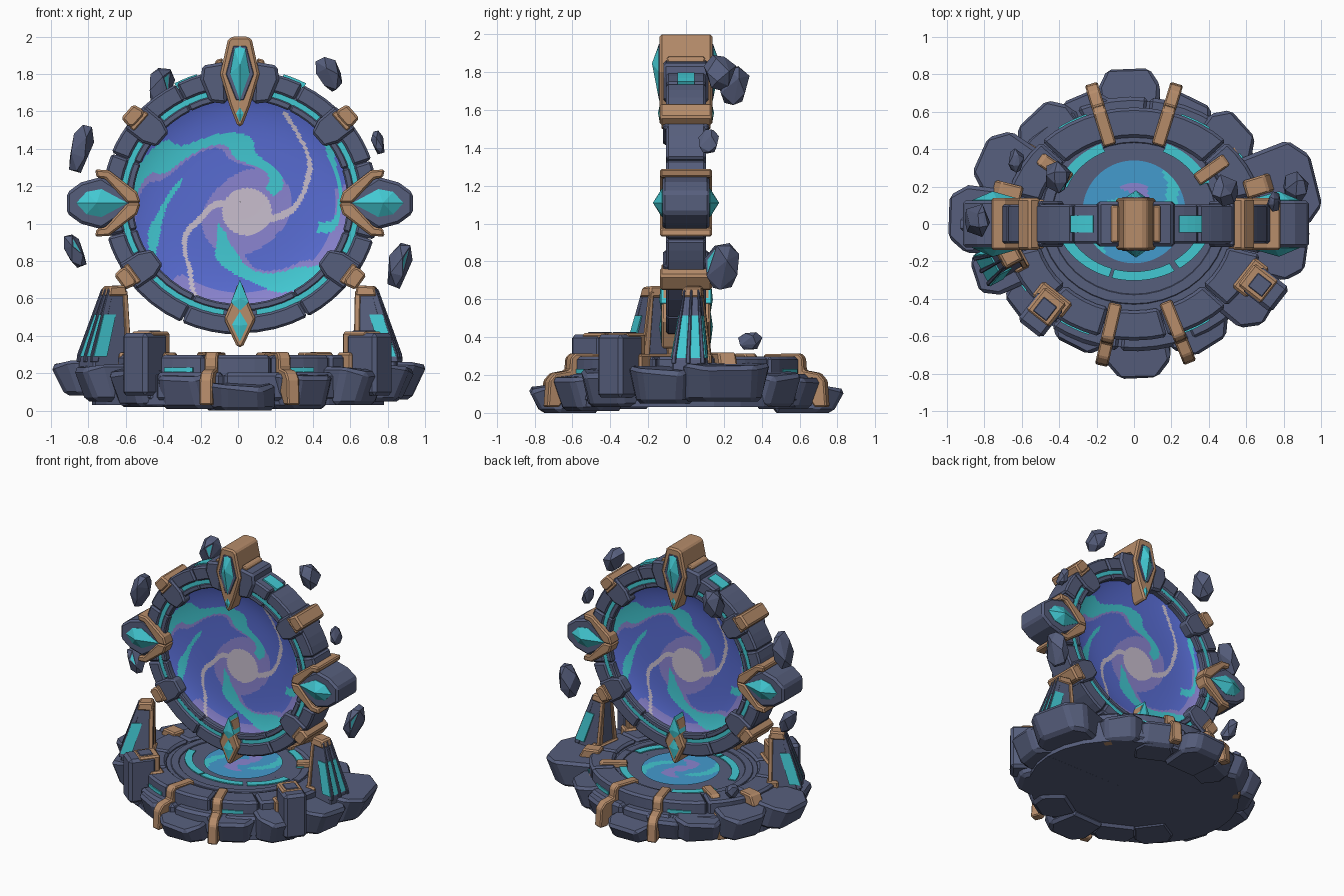
import bpy, bmesh, math, random
from mathutils import Matrix, Vector

if "Cube" in bpy.data.objects:
    bpy.data.objects.remove(bpy.data.objects["Cube"])
random.seed(4)
rad, cos, sin = math.radians, math.cos, math.sin

def material(name, *rgb):
    m = bpy.data.materials.new(name)
    m.diffuse_color = [((c / 255 + .055) / 1.055) ** 2.4 for c in rgb] + [1]
    m.use_nodes = True
    m.node_tree.nodes["Principled BSDF"].inputs["Base Color"].default_value = m.diffuse_color
    return m

SLATE = material("slate stone", 86, 94, 124)
BRONZE = material("bronze", 182, 140, 106)
TEAL = material("teal crystal", 66, 200, 210)
BLUE = material("portal blue", 88, 108, 210)
LILAC = material("portal lilac", 138, 132, 208)
PALE = material("portal pale", 200, 190, 206)
SKY = material("sky blue", 68, 155, 206)

def finish(bm, name, mats, M=Matrix(), bevel=0):
    bmesh.ops.recalc_face_normals(bm, faces=bm.faces)
    me = bpy.data.meshes.new(name)
    bm.to_mesh(me)
    bm.free()
    me.transform(M)
    ob = bpy.data.objects.new(name, me)
    bpy.context.collection.objects.link(ob)
    for m in mats:
        me.materials.append(m)
    if bevel:
        b = ob.modifiers.new("chamfer", 'BEVEL')
        b.width, b.segments, b.limit_method, b.angle_limit = bevel, 1, 'ANGLE', rad(35)
    return ob

def prism(name, pts, d0, d1, mat, M=Matrix(), bevel=.01, plan=False, fn=None):
    """Outline in x/z pushed along y, or (plan) outline in x/y pushed along z."""
    bm = bmesh.new()
    rows = []
    for d in (d0, d1):
        vs = [Vector((u, v, d) if plan else (u, d, v)) for u, v in pts]
        rows.append([bm.verts.new(fn(v) if fn else v) for v in vs])
    a, b = rows
    bm.faces.new(a)
    bm.faces.new(b[::-1])
    for i in range(len(pts)):
        j = (i + 1) % len(pts)
        bm.faces.new((a[i], b[i], b[j], a[j]))
    return finish(bm, name, [mat], M, bevel)

def arc(r0, r1, a0, a1, n=6, sy=1.0, oy=0.0):
    """Outline of a ring sector; sy squashes it, oy shifts it."""
    A = [rad(a0 + (a1 - a0) * i / n) for i in range(n + 1)]
    return [(r1 * cos(a), r1 * sin(a) * sy + oy) for a in A] + \
           [(r0 * cos(a), r0 * sin(a) * sy + oy) for a in A[::-1]]

def sym(half):
    """Mirror a half outline across v = 0."""
    return half + [(u, -v) for u, v in half[::-1] if v]

def gem(name, pts, d0, d1, M):
    """Faceted crystal with a point on the front and the back."""
    bm = bmesh.new()
    for u, v in pts:
        for d in (-d0, d0):
            bm.verts.new((u, d, v))
    cu = sum(p[0] for p in pts) / len(pts)
    for d in (-d1, d1):
        bm.verts.new((cu, d, 0))
    bmesh.ops.convex_hull(bm, input=bm.verts)
    return finish(bm, name, [TEAL], M)

def disc(name, R, nr, na, mats, rule, height, M):
    """Polar grid facing -y, coloured per face by rule(x, z)."""
    bm = bmesh.new()
    g = []
    for i in range(nr + 1):
        r = max(.0005, R * i / nr)
        g.append([bm.verts.new((r * cos(t), -height(r / R), r * sin(t)))
                  for t in (2 * math.pi * k / na for k in range(na))])
    for i in range(nr):
        for k in range(na):
            f = bm.faces.new((g[i][k], g[i + 1][k], g[i + 1][(k + 1) % na], g[i][(k + 1) % na]))
            c = f.calc_center_median()
            f.material_index = rule(c.x, c.z)
    return finish(bm, name, mats, M)

# ---------------------------------------------------------------- portal
C = Matrix.Translation((.01, 0, 1.11))
OVAL = Matrix.Translation((.012, 0, 1.117)) @ Matrix.Diagonal((1.022, 1, .975, 1))

def station(a, base=C):
    return base @ Matrix.Rotation(-rad(a), 4, 'Y')

def swirl(x, z):
    x, z = x - .035, z + .055
    r, t = math.hypot(x, z), math.degrees(math.atan2(z, x))
    wob = 7 * sin(31 * r + rad(t)) + 4 * sin(rad(4 * t) + 17 * r)
    white = (t - 200 * (r - .17) + 10 + wob * .3 + 90) % 180 - 90
    p = (t - 300 * (r - .2) + wob) % 180
    if r < .13 or (abs(white) < 1.2 / r and r < .58):
        return 2
    if r > .16 and (34 < p < 63 or (r > .38 and 98 < p < 110)):
        return 3
    if r < .23 + .03 * sin(rad(2 * t)) or 63 < p < 70 or (math.hypot(x + .035, z - .055) > .5 and cos(rad(t + 60)) > .25):
        return 1
    return 0

for side in (0, 180):
    disc("portal_surface", .575, 60, 220, [BLUE, LILAC, PALE, TEAL], swirl,
         lambda q: .015 + .05 * q ** 5, OVAL @ Matrix.Rotation(rad(side), 4, 'Z'))

# ---------------------------------------------------------------- ring
STATIONS = (0, 40, 90, 140, 180, 215, 270, 325, 360)
for a0, a1 in zip(STATIONS, STATIONS[1:]):
    prism("ring_core", arc(.57, .70, a0, a1, 8), -.085, .085, SLATE, OVAL, 0)
    prism("ring_teal_channel", arc(.595, .628, a0 + 8, a1 - 8, 8), -.094, .094, TEAL, OVAL, 0)
    mid = (a0 + a1) / 2 + random.uniform(-3, 3)
    for s, e in ((a0, mid - .2), (mid + .2, a1)):
        k = random.uniform(-.006, .006)
        prism("ring_outer_stone", arc(.625, .725 + k, s, e, 4), -.105, .105, SLATE, OVAL, .012)
        prism("ring_inner_stone", arc(.56, .6, s, e, 4), -.1, .1, SLATE, OVAL, .008)
for a in (67, 113):
    prism("ring_top_inlay", arc(.70, .735, a - 5, a + 5, 3), -.045, .045, TEAL, OVAL, 0)
# diagonal clamps
for a in (40, 140, 215, 325):
    M = station(a, OVAL)
    prism("clamp_stone", sym([(.53, .05), (.6, .08), (.72, .083)]), -.122, .122, SLATE, M, .012)
    prism("clamp_band", sym([(.69, .04), (.71, .06), (.772, .05)]), -.138, .138, BRONZE, M, .012)
    prism("clamp_rib", sym([(.675, .06), (.705, .06)]), -.13, .13, BRONZE, M, .006)

# side crystals in chevron brackets
for a in (0, 180):
    M = station(a)
    prism("side_housing", sym([(.57, .03), (.74, .14), (.85, .11), (.925, .055)]), -.125, .125, SLATE, M, .015)
    for s in (1, -1):
        prism("side_chevron", [(.53, 0), (.55, .06 * s), (.7, .175 * s), (.775, .18 * s),
                               (.765, .135 * s), (.72, .13 * s), (.6, 0)], -.138, .138, BRONZE, M)
    gem("side_crystal", sym([(.6, 0), (.74, .075), (.82, .06), (.875, 0)]), .128, .175, M)

# top crest
M = station(90)
prism("crest_frame", sym([(.41, .012), (.52, .055), (.69, .105), (.87, .065), (.89, .045)]), -.14, .14, BRONZE, M, .015)
prism("crest_inset", sym([(.55, .02), (.69, .075), (.84, .035)]), -.144, .144, SLATE, M, .004)
gem("crest_crystal", sym([(.54, 0), (.69, .055), (.83, .03), (.84, 0)]), .142, .18, M)
gem("crest_tip_crystal", sym([(.42, 0), (.48, .026), (.52, 0)]), .138, .148, M)
for s in (1, -1):
    prism("crest_shoulder", [(.53, .07 * s), (.54, .16 * s), (.66, .21 * s), (.735, .2 * s), (.755, .08 * s)],
          -.12, .12, SLATE, M, .015)
    prism("crest_shoulder_trim", [(.7, .1 * s), (.69, .14 * s), (.765, .13 * s), (.775, .09 * s)],
          -.1, .1, BRONZE, M, .008)
# bottom pendant
M = station(270)
prism("pendant_frame", sym([(.43, .012), (.54, .05), (.62, .085), (.77, .015)]), -.13, .13, BRONZE, M, .012)
gem("pendant_crystal", sym([(.41, 0), (.53, .048), (.575, 0)]), .131, .142, M)
gem("pendant_lower_crystal", sym([(.58, 0), (.65, .042), (.74, 0)]), .131, .142, M)

# ---------------------------------------------------------------- base
def around(a):
    return Matrix.Rotation(rad(a), 4, 'Z')

prism("base_core", arc(0.001, .78, 0, 359.9, 28, .85), .03, .19, SLATE, bevel=0, plan=True)
prism("base_floor", arc(0.001, .62, 0, 359.9, 40, .88), .15, .272, SLATE, bevel=0, plan=True)
prism("floor_ring_step", arc(.44, .50, 0, 359.9, 40, .92, .03), .25, .28, SLATE, plan=True, bevel=.004)
for i in range(12):
    a0, a1 = i * 30 + 15.3, i * 30 + 44.7
    prism("rim_stone", arc(.52, .70, a0, a1, 4, .89), .15, .297, SLATE, plan=True, bevel=.016)
    prism("step_stone", arc(.6, .765, a0 + 9, a1 + 9, 4, .89), .05, .205, SLATE, plan=True, bevel=.02)
for a in (30, 62, 118, 150, 208, 243, 298, 333):
    prism("rim_teal_inlay", arc(.66, .708, a - 7, a + 7, 4, .89), .208, .232, TEAL, plan=True, bevel=0)

# outer boulders: angle, reach, half width, bottom, top
for a, R, w, z0, z1 in ((92, .84, .18, 0, .15), (272, .835, .18, 0, .15), (64, .75, .16, .02, .2),
                        (42, .8, .17, .03, .22), (14, 1.01, .23, .06, .265), (-8, .945, .18, .05, .25),
                        (-31, .875, .18, .03, .24), (-58, .78, .18, .01, .2), (243, .74, .18, .01, .2),
                        (217, .795, .165, .02, .235), (198, .905, .15, .05, .255), (178, 1.0, .19, .08, .275),
                        (156, .91, .175, .05, .255), (133, .81, .19, .03, .215), (113, .755, .15, .02, .2)):
    def rough(v, z0=z0, z1=z1, R=R):
        low = v.z < (z0 + z1) / 2
        k = .92 if low else 1
        if not low and v.x > R - .04:
            v.z -= random.uniform(.01, .04)
        return Vector((v.x * k, v.y * k + random.uniform(-.015, .015), v.z))
    prism("base_boulder", sym([(.5, w * .8), (R - .1, w), (R, w * .6)]), z0, z1, SLATE,
          around(a), .022, True, rough)

# stepped bronze clips over the rim
STEP = [(.44, .25), (.44, .31), (.63, .315), (.655, .29), (.66, .225), (.74, .21), (.775, .17),
        (.785, .03), (.72, .03), (.6, .2)]
for a, k in ((73, 1), (107, 1), (257, .99), (292, 1.02), (35, .93), (145, .95)):
    pts = [(u * k, z) for u, z in STEP]
    prism("rim_clip", pts, -.035, .035, BRONZE, around(a), .008)
for a in (17, 166):
    prism("side_clip", [(.62, .24), (.62, .32), (.74, .32), (.78, .24)], -.05, .05, BRONZE, around(a))

# short corner posts
for x, y, a in ((-.48, -.46, 232), (.68, -.33, 322)):
    M = Matrix.Translation((x, y, 0)) @ around(a)
    sq = lambda u0, u1, w: [(u0, -w), (u1, -w), (u1, w), (u0, w)]
    prism("post_stone", sq(-.07, .13, .083), .08, .415, SLATE, M, .02, True)
    prism("post_bronze_cap", sq(-.1, .06, .075), .25, .422, BRONZE, M, .012, True)
    prism("post_top_stone", sq(-.055, .04, .045), .4, .428, SLATE, M, .004, True)
    prism("post_foot_band", sq(-.12, -.02, .1), .2, .31, BRONZE, M, .012, True)

# leaning pillars with teal outer inlay
def narrow(v):
    return Vector((v.x, v.y * (1.15 - .62 * max(0, v.z - .28) / .38), v.z))

for x, y, a in ((.73, .03, -8), (-.70, -.19, 208)):
    M = Matrix.Translation((x, y, 0)) @ around(a)
    prism("pillar_core", [(-.09, .2), (.13, .2), (.125, .28), (.0, .645), (-.09, .645)],
          -.078, .078, SLATE, M, .01, fn=narrow)
    prism("pillar_teal_inlay", [(.05, .29), (.129, .29), (.052, .515), (-.02, .515)],
          -.083, .083, TEAL, M, 0, fn=narrow)
    for d0, d1 in ((-.078, -.058), (-.01, .01), (.058, .078)):
        prism("pillar_rail", [(.1, .26), (.14, .26), (.137, .3), (.015, .65), (-.02, .65)],
              d0, d1, SLATE, M, .004, fn=narrow)
    for s in (1, -1):
        prism("pillar_inner_trim", [(-.1, .26), (-.07, .26), (-.07, .64), (-.1, .64)],
              .05 * s, .086 * s, BRONZE, M, .004, fn=narrow)
    prism("pillar_cap", [(-.1, .61), (.02, .61), (.005, .665), (-.09, .67)], -.09, .09, BRONZE, M, .01, fn=narrow)
    prism("pillar_foot", [(-.11, .22), (-.02, .22), (-.03, .31), (-.11, .31)], -.1, .1, BRONZE, M, .01)

# glowing floor emblem
def emblem(x, z):
    r, t = math.hypot(x, z), math.degrees(math.atan2(z, x))
    p = (t - 420 * r) % 180
    if r < .05 or (r < .16 and p < 60):
        return 1
    return 2 if r > .1 and 95 < p < 125 else 0

disc("floor_emblem", .275, 16, 72, [SKY, LILAC, TEAL], emblem, lambda q: 0,
     Matrix.Translation((0, .065, .28)) @ Matrix.Rotation(rad(-90), 4, 'X'))
for a0, a1 in ((22, 66), (114, 160), (190, 252), (254, 300), (304, 350)):
    prism("floor_teal_arc", arc(.38, .435, a0, a1, 10, .88, .08), .277, .285, TEAL, plan=True, bevel=0)

# ---------------------------------------------------------------- floating shards
for x, y, z, sx, sy, sz, tilt, chipped in (
        (-.41, .25, 1.73, .13, .16, .19, 10, 1), (-.84, .02, 1.4, .11, .17, .23, 15, 0),
        (-.87, .0, .85, .09, .12, .18, -25, 1), (.49, .18, 1.8, .12, .16, .17, -30, 0),
        (.75, .12, 1.43, .065, .1, .12, -15, 0), (.86, .19, .77, .12, .17, .23, 15, 1),
        (-.63, .34, .38, .08, .12, .09, 0, 0)):
    bm = bmesh.new()
    for i in range(16):
        # chunky hull: two wide belts and a blunt cap at each end
        h = (-.5, -.2, .25, .5)[i // 4]
        r = .3 if abs(h) > .4 else .54
        t = rad(i * 90 + 45 * (i // 4 % 2) + random.uniform(-20, 20))
        bm.verts.new((r * cos(t), r * sin(t), h + random.uniform(-.06, .06)))
    bmesh.ops.convex_hull(bm, input=bm.verts)
    bm.normal_update()
    if chipped:
        chip = max(bm.faces, key=lambda f: f.normal.dot(Vector((.5, -.8, .2))))
        bmesh.ops.inset_individual(bm, faces=[chip], thickness=.11, depth=-.02)
        chip.material_index = 1
    M = Matrix.Translation((x, y, z)) @ Matrix.Rotation(rad(tilt), 4, 'Y') @ Matrix.Diagonal((sx, sy, sz, 1))
    finish(bm, "floating_shard", [SLATE, TEAL], M)
